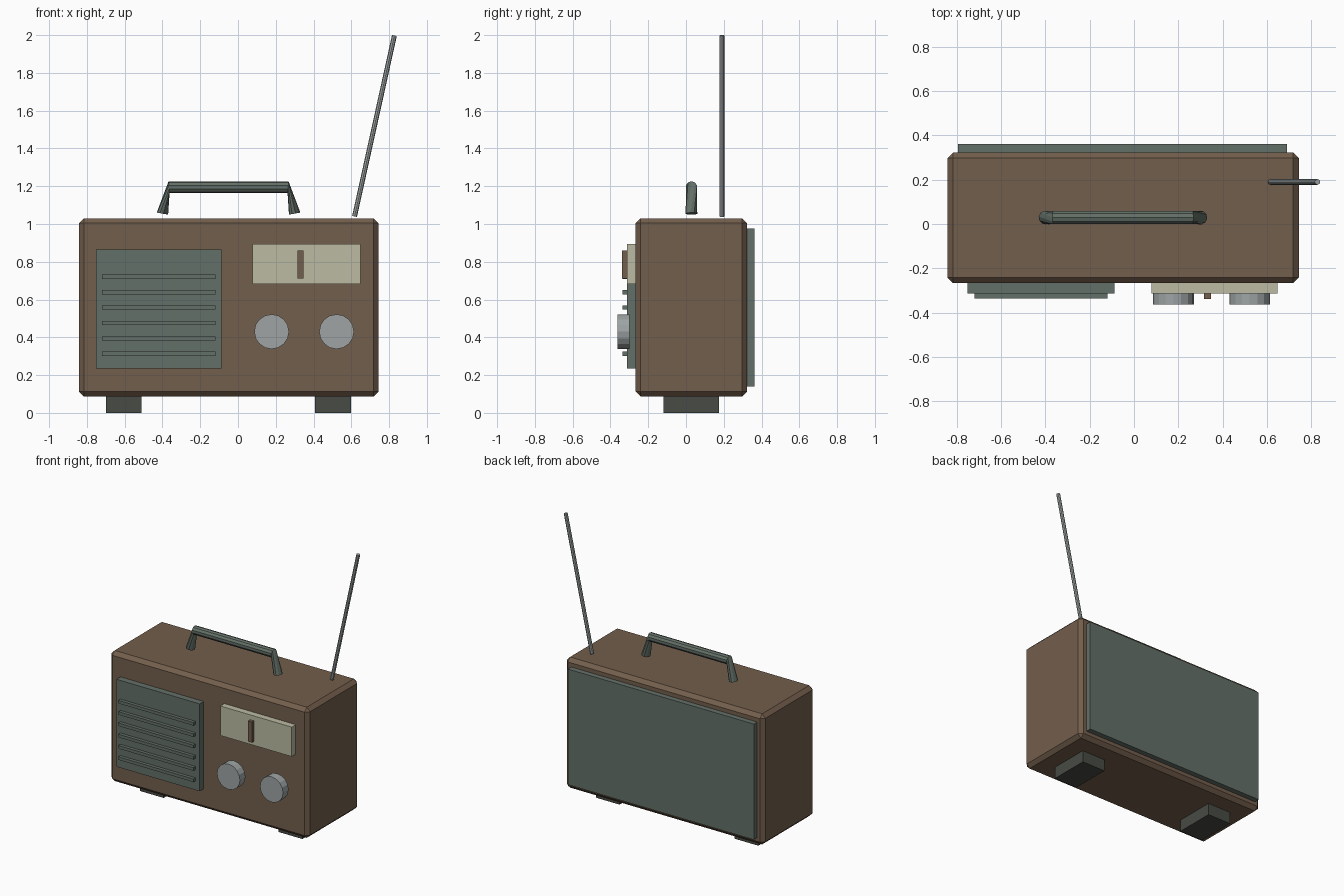
import bpy, bmesh, math
from mathutils import Vector, Matrix

if "Cube" in bpy.data.objects:
    bpy.data.objects.remove(bpy.data.objects["Cube"])


def material(name, rgb):
    m = bpy.data.materials.new(name)
    m.diffuse_color = (*rgb, 1)
    m.use_nodes = True
    m.node_tree.nodes["Principled BSDF"].inputs["Base Color"].default_value = m.diffuse_color
    return m


BROWN = material("brown_case", (0.171, 0.112, 0.072))
GREEN = material("grey_green", (0.127, 0.162, 0.138))
METAL = material("light_metal", (0.342, 0.371, 0.371))
CREAM = material("cream_dial", (0.503, 0.497, 0.362))
DARK = material("dark_rubber", (0.065, 0.069, 0.058))


def finish(name, bm, mat):
    bmesh.ops.recalc_face_normals(bm, faces=bm.faces)
    me = bpy.data.meshes.new(name)
    bm.to_mesh(me)
    bm.free()
    me.materials.append(mat)
    ob = bpy.data.objects.new(name, me)
    bpy.context.collection.objects.link(ob)
    return ob


def box(name, x, y, z, mat):
    """Box from (min, max) ranges on each axis."""
    lo, hi = Vector((x[0], y[0], z[0])), Vector((x[1], y[1], z[1]))
    bm = bmesh.new()
    bmesh.ops.create_cube(bm, size=1, matrix=Matrix.Translation((lo + hi) / 2)
                          @ Matrix.Diagonal((*(hi - lo), 1)))
    return finish(name, bm, mat)


def rod(name, a, b, radius, sides, mat):
    """Cylinder between two points."""
    a, b = Vector(a), Vector(b)
    bm = bmesh.new()
    turn = (b - a).to_track_quat('Z', 'Y').to_matrix().to_4x4()
    bmesh.ops.create_cone(bm, cap_ends=True, segments=sides, radius1=radius,
                          radius2=radius, depth=(b - a).length,
                          matrix=Matrix.Translation((a + b) / 2) @ turn)
    return finish(name, bm, mat)


# Case with chamfered edges
case = box("case", (-0.842, 0.744), (-0.267, 0.323), (0.087, 1.03), BROWN)
bevel = case.modifiers.new("chamfer", 'BEVEL')
bevel.width = 0.026
bevel.segments = 1

# Back panel
box("back_panel", (-0.795, 0.69), (0.31, 0.362), (0.14, 0.975), GREEN)

# Speaker grille and slats
box("speaker_grille", (-0.752, -0.087), (-0.313, -0.255), (0.235, 0.866), GREEN)
for i in range(6):
    z = 0.313 + i * 0.0815
    box(f"grille_slat_{i + 1}", (-0.72, -0.12), (-0.337, -0.305),
        (z - 0.011, z + 0.011), GREEN)

# Tuning dial and needle
box("tuning_dial", (0.078, 0.648), (-0.313, -0.255), (0.682, 0.895), CREAM)
box("dial_needle", (0.316, 0.347), (-0.338, -0.305), (0.712, 0.86), BROWN)

# Knobs
for label, x in (("left", 0.178), ("right", 0.522)):
    rod(f"{label}_knob", (x, -0.363, 0.43), (x, -0.3, 0.43), 0.092, 16, METAL)

# Feet
for label, x in (("left", -0.605), ("right", 0.503)):
    box(f"{label}_foot", (x - 0.095, x + 0.095), (-0.12, 0.175), (0, 0.088), DARK)

# Aerial
rod("aerial", (0.617, 0.19, 1.04), (0.828, 0.19, 1.998), 0.013, 8, METAL)

# Carrying handle: four rings, upright at the corners and twisted in the legs
SIDES = 10
bm = bmesh.new()
rings = []
for x, z, tilt, twist in ((-0.40, 1.055, 80, 45), (-0.365, 1.195, 5, 0),
                          (0.265, 1.195, -5, 0), (0.30, 1.055, -80, -45)):
    t = math.radians(tilt)
    up = Vector((-math.sin(t), 0, math.cos(t)))
    ring = []
    for k in range(SIDES):
        a = 2 * math.pi * k / SIDES + math.radians(twist)
        ring.append(bm.verts.new(Vector((x, 0.029, z)) + 0.031 * (
            math.cos(a) * up + math.sin(a) * Vector((0, 1, 0)))))
    rings.append(ring)
for r0, r1 in zip(rings, rings[1:]):
    for k in range(SIDES):
        n = (k + 1) % SIDES
        bm.faces.new((r0[k], r0[n], r1[n], r1[k]))
bm.faces.new(rings[0])
bm.faces.new(rings[-1])
finish("carrying_handle", bm, GREEN)
